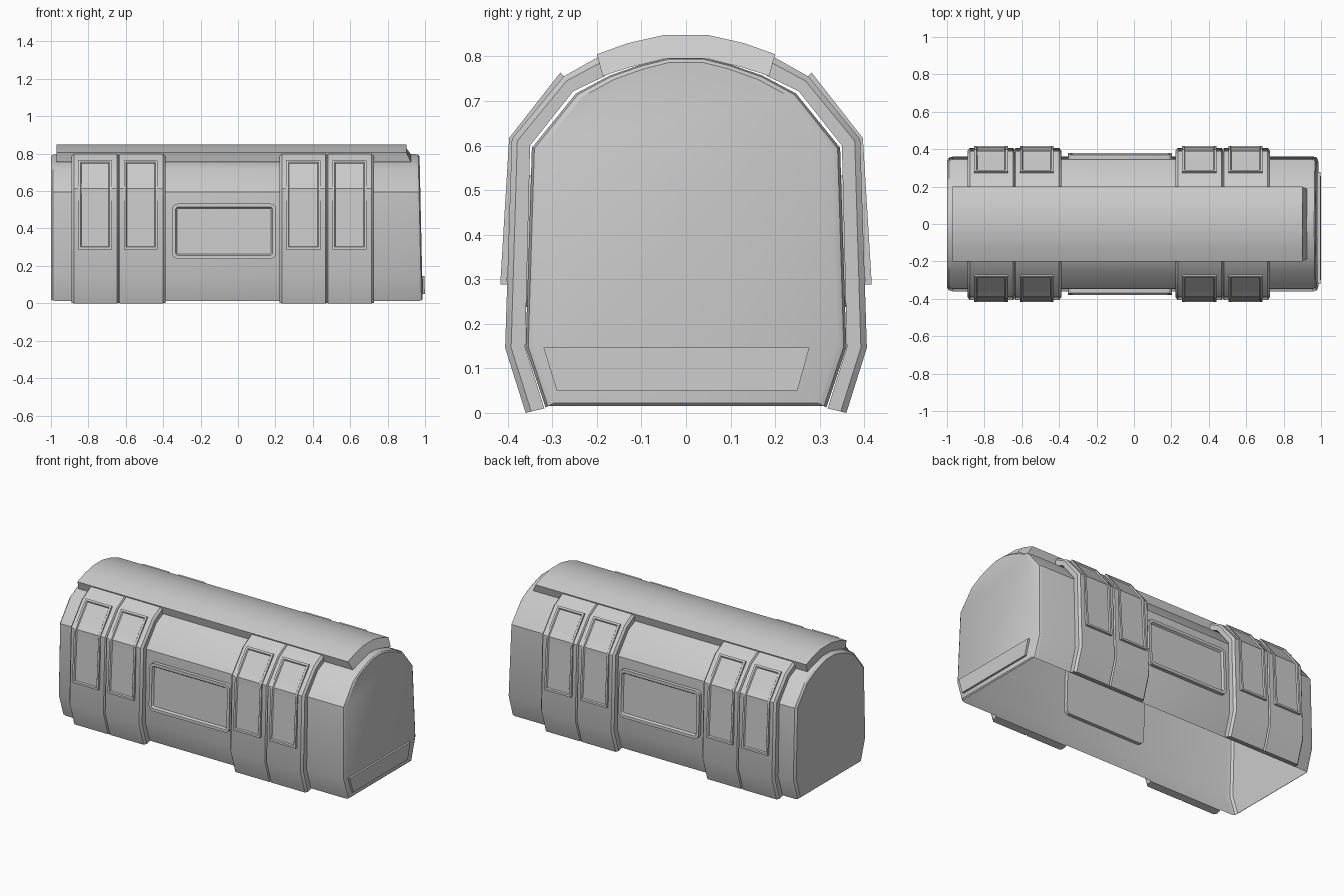
import bpy, bmesh, math

if "Cube" in bpy.data.objects:
    bpy.data.objects.remove(bpy.data.objects["Cube"])


def finish(name, bm, mirror=False, angle=28):
    bmesh.ops.recalc_face_normals(bm, faces=bm.faces)
    me = bpy.data.meshes.new(name)
    bm.to_mesh(me)
    bm.free()
    me.shade_smooth()
    me.set_sharp_from_angle(angle=math.radians(angle))
    ob = bpy.data.objects.new(name, me)
    bpy.context.collection.objects.link(ob)
    if mirror:
        mod = ob.modifiers.new("mirror", 'MIRROR')
        mod.use_axis = (False, True, False)
        mod.use_clip = False
        mod.use_mirror_merge = False
    return ob


def loft(rings, closed=True):
    """Skin rings of 3D points; open rings still close over the end bevels."""
    bm = bmesh.new()
    vs = [[bm.verts.new(p) for p in r] for r in rings]
    n = len(rings[0])
    for i in range(len(vs) - 1):
        edge_row = i in (0, len(vs) - 2)
        for j in range(n if closed or edge_row else n - 1):
            k = (j + 1) % n
            bm.faces.new((vs[i][j], vs[i][k], vs[i + 1][k], vs[i + 1][j]))
    bm.faces.new(vs[0])
    bm.faces.new(vs[-1])
    return bm


def both(half):
    return half + [(-y, z) for y, z in reversed(half)]


def ring(x, prof, slope=0.0):
    return [(x - slope * z, y, z) for y, z in prof]


def lerp(a, b, t):
    return [(p[0] + (q[0] - p[0]) * t, p[1] + (q[1] - p[1]) * t) for p, q in zip(a, b)]


def recess(bm, faces, rim, lip, depth):
    bmesh.ops.recalc_face_normals(bm, faces=bm.faces)
    bmesh.ops.inset_region(bm, faces=faces, thickness=rim, use_even_offset=True)
    bmesh.ops.inset_region(bm, faces=faces, thickness=lip, depth=-depth, use_even_offset=True)


# Arched shell, open underneath, with bevelled ends (right end leans)
body = both([(.315, .012), (.36, .147), (.346, .595), (.247, .717),
             (.172, .757), (.1, .782), (.038, .797)])
inner = [(y * .945, .4 + (z - .4) * .975) for y, z in body]
mid = lerp(body, inner, .3)
finish("body_shell", loft([
    ring(-1.0, inner), ring(-.99, mid), ring(-.97, body),
    ring(.965, body, .022), ring(.981, mid, .022), ring(.988, inner, .022)], closed=False))

# Ridge cover along the top
cover_out = both([(.2, .805), (.13, .83), (.05, .848)])
cover_in = both([(.187, .756), (.125, .776), (.045, .796)])
finish("top_cover", loft([
    ring(-.97, cover_out) + ring(-.97, cover_in)[::-1],
    ring(.9, cover_out) + ring(.925, cover_in)[::-1]]))

# Paired straps hugging each side, with a shallow seam between the two
s_out = [(-.36, 0), (-.406, .146), (-.391, .615), (-.275, .755), (-.195, .8)]
s_in = [(-.318, .01), (-.361, .147), (-.35, .6), (-.253, .722), (-.18, .757)]


def strap_ring(x, t):
    return ring(x, lerp(s_in, s_out, t)) + ring(x, s_in)[::-1]


for side, a, m, b in (("left", -.89, -.64, -.388), ("right", .222, .475, .727)):
    finish("straps_" + side, loft([
        strap_ring(a, .7), strap_ring(a + .012, 1), strap_ring(m - .006, 1),
        strap_ring(m, .8), strap_ring(m + .006, 1),
        strap_ring(b - .012, 1), strap_ring(b, .7)]), mirror=True)

# Bent latch plates on the straps
l_out = [(-.417, .288), (-.397, .617), (-.282, .764)]
l_in = [(-.402, .288), (-.386, .612), (-.27, .752)]
for i, (x0, x1) in enumerate(((-.855, -.675), (-.61, -.43), (.257, .442), (.505, .688))):
    bm = loft([ring(x, l_out) + ring(x, l_in)[::-1] for x in (x0, x1)])
    bm.faces.ensure_lookup_table()
    recess(bm, [bm.faces[0], bm.faces[1]], .012, .005, .007)
    finish("latch_%d" % (i + 1), bm, mirror=True)

# Rounded recessed panel in the middle of each side
x0, x1, z0, z1, r = -.352, .203, .238, .533, .03
outline = []
for cx, cz, start in ((x1 - r, z1 - r, 0), (x0 + r, z1 - r, 90),
                      (x0 + r, z0 + r, 180), (x1 - r, z0 + r, 270)):
    for k in range(4):
        ang = math.radians(start + 30 * k)
        outline.append((cx + r * math.cos(ang), cz + r * math.sin(ang)))


def tilted(y):
    return [(x, y + .034 * (z - .24), z) for x, z in outline]


bm = loft([tilted(-.335), tilted(-.38)])
bm.faces.ensure_lookup_table()
recess(bm, [bm.faces[-1]], .018, .008, .012)
finish("side_panel", bm, mirror=True)

# Thin plate low on the right end
plate = [(-.32, .147), (.277, .147), (.25, .05), (-.29, .05)]
finish("end_plate", loft([ring(.975, plate), ring(1.0, plate, .02)]))
